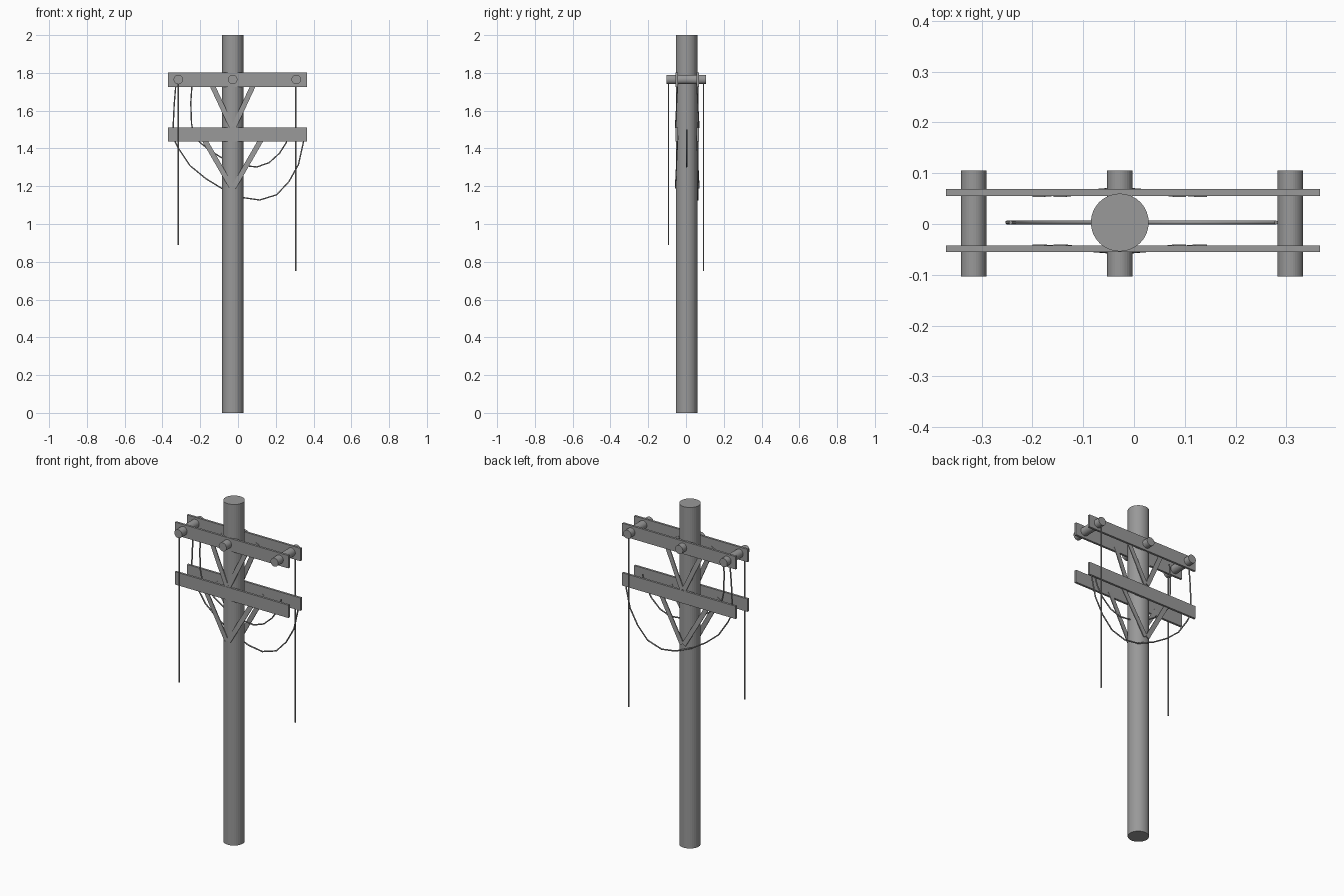
import bpy
import math
from mathutils import Vector, Matrix

cube = bpy.data.objects.get("Cube")
if cube:
    bpy.data.objects.remove(cube)

grey = bpy.data.materials.new("weathered grey")
grey.use_nodes = True
grey.diffuse_color = (0.32, 0.32, 0.32, 1)
grey.node_tree.nodes["Principled BSDF"].inputs["Base Color"].default_value = grey.diffuse_color

POLE_X, POLE_Y = -0.028, 0.003
ARMS = {"front": -0.049, "back": 0.062}


def finish(name):
    obj = bpy.context.object
    obj.name = name
    obj.data.materials.append(grey)
    return obj


def box(name, centre, size):
    bpy.ops.mesh.primitive_cube_add(size=1, location=centre)
    obj = finish(name)
    obj.scale = size
    return obj


def cylinder(name, centre, radius, length, tilt=0):
    bpy.ops.mesh.primitive_cylinder_add(vertices=32, radius=radius, depth=length,
                                        location=centre, rotation=(tilt, 0, 0))
    return finish(name)


def brace(name, start, end):
    # Flat strap whose broad face looks along y
    start, end = Vector(start), Vector(end)
    along = (end - start).normalized()
    across = along.cross(Vector((0, 1, 0))).normalized()
    depth = across.cross(along)
    obj = box(name, (0, 0, 0), (1, 1, 1))
    turn = Matrix((across, depth, along)).transposed().to_4x4()
    size = Matrix.Diagonal((0.027, 0.005, (end - start).length, 1))
    obj.matrix_world = Matrix.Translation((start + end) / 2) @ turn @ size


def cable(name, points, y):
    curve = bpy.data.curves.new(name, "CURVE")
    curve.dimensions = "3D"
    curve.bevel_depth = 0.004
    curve.bevel_resolution = 1
    curve.use_fill_caps = True
    spline = curve.splines.new("POLY")
    spline.points.add(len(points) - 1)
    for point, (x, z) in zip(spline.points, points):
        point.co = (x, y, z, 1)
    curve.materials.append(grey)
    bpy.context.collection.objects.link(bpy.data.objects.new(name, curve))


# Pole
cylinder("pole", (POLE_X, POLE_Y, 1), 0.057, 2)

# Paired crossarms with V braces under each
for side, y in ARMS.items():
    out = math.copysign(1, y)
    for level, z, foot, spread in (("upper", 1.764, 1.515, 0.118), ("lower", 1.473, 1.195, 0.160)):
        box(f"{side}_{level}_crossarm", (-0.002, y, z), (0.736, 0.013, 0.075))
        for hand, s in (("left", 1), ("right", -1)):
            brace(f"{side}_{level}_{hand}_brace",
                  (POLE_X + s * 0.006, y + out * 0.007, foot),
                  (POLE_X + s * spread, y - out * 0.006, z - 0.01))

# Insulator rods through the upper crossarms
for place, x in (("right", -0.316), ("middle", POLE_X), ("left", 0.308)):
    cylinder(f"{place}_rod", (x, 0.001, 1.765), 0.025, 0.208, math.pi / 2)

# Hanging and looping cables
cable("front_drop_wire", [(-0.316, 1.765), (-0.316, 0.89)], -0.093)
cable("back_drop_wire", [(0.306, 1.765), (0.306, 0.75)], 0.093)
cable("outer_cable", [(-0.328, 1.75), (-0.338, 1.63), (-0.343, 1.52), (-0.335, 1.44), (-0.315, 1.4),
                      (-0.255, 1.31), (-0.17, 1.24), (-0.08, 1.185), (0.025, 1.14), (0.115, 1.127),
                      (0.205, 1.155), (0.27, 1.225), (0.32, 1.315), (0.35, 1.45)], 0.062)
cable("inner_cable", [(-0.243, 1.75), (-0.25, 1.64), (-0.246, 1.53), (-0.235, 1.48), (-0.205, 1.435),
                      (-0.15, 1.39), (-0.085, 1.35), (0.025, 1.31), (0.1, 1.302), (0.165, 1.325),
                      (0.22, 1.375), (0.255, 1.43), (0.28, 1.5)], POLE_Y)
